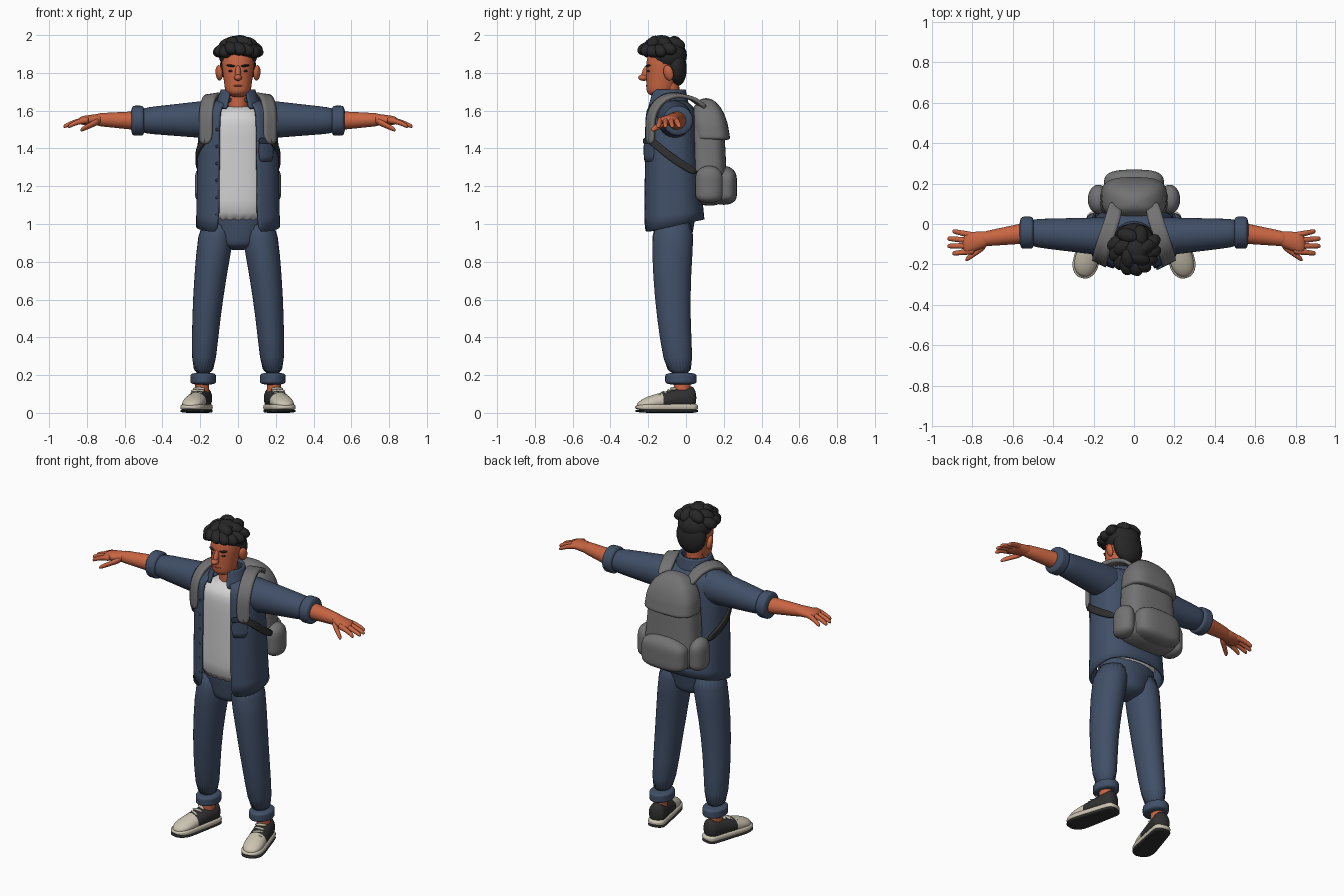
import bpy, bmesh, math, random
from mathutils import Matrix, Vector, Euler

random.seed(4)
start_cube = bpy.data.objects.get("Cube")
if start_cube:
    bpy.data.objects.remove(start_cube)


def colour(name, red, green, blue):
    mat = bpy.data.materials.new(name)
    mat.use_nodes = True
    mat.diffuse_color = (red, green, blue, 1)
    shader = mat.node_tree.nodes["Principled BSDF"]
    shader.inputs["Base Color"].default_value = mat.diffuse_color
    shader.inputs["Roughness"].default_value = .8
    return mat


SKIN = colour("skin", .58, .13, .055)
LIP = colour("lip", .4, .08, .045)
HAIR = colour("hair_black", .02, .02, .02)
DENIM = colour("denim_blue", .052, .078, .135)
DARK_DENIM = colour("dark_denim", .025, .038, .065)
SHIRT = colour("shirt_white", .66, .65, .66)
PACK = colour("pack_grey", .17, .17, .17)
CANVAS = colour("canvas_black", .03, .03, .03)
RUBBER = colour("rubber_cream", .6, .55, .44)


def finish(name, bm, mat, mirror, smooth=0, thickness=0):
    """Turn a bmesh into a smooth object with its modifiers."""
    mesh = bpy.data.meshes.new(name)
    bm.to_mesh(mesh)
    bm.free()
    mesh.materials.append(mat)
    for face in mesh.polygons:
        face.use_smooth = True
    obj = bpy.data.objects.new(name, mesh)
    bpy.context.scene.collection.objects.link(obj)
    if smooth:
        subdivision = obj.modifiers.new("Smooth", "SUBSURF")
        subdivision.levels = subdivision.render_levels = smooth
    if thickness:
        solid = obj.modifiers.new("Thickness", "SOLIDIFY")
        solid.thickness = thickness
        solid.offset = 0
    if mirror:
        obj.modifiers.new("Mirror", "MIRROR").use_mirror_merge = False
    return obj


def limb(name, mat, start, end, size, end_size=None, ends=(.1, .1), bend=(0, 0, 0),
         power=2, gap=0, mirror=False, place=Matrix()):
    """Tapered body with rounded ends; ends are the rounded shares of its length."""
    start, end, bend = Vector(start), Vector(end), Vector(bend)
    size = Vector(size)
    end_size = Vector(end_size) if end_size else size
    span = end - start
    axis = max(range(3), key=lambda k: abs(span[k]))
    across, along = [k for k in range(3) if k != axis]
    arc = [math.radians(angle) for angle in (75, 50, 25, 0)]
    caps = [[(share * (1 - math.sin(a)), math.cos(a)) for a in arc] if share else [(0, 1)] for share in ends]
    body = [(ends[0] + (1 - sum(ends)) * k / 4, 1) for k in (1, 2, 3)]
    stations = caps[0] + body + [(1 - t, shrink) for t, shrink in reversed(caps[1])]
    steps = 24
    columns = steps + 1 if gap else steps
    bm = bmesh.new()
    rings = []
    for t, shrink in stations:
        centre = start + span * t + bend * math.sin(math.pi * t)
        radius = size.lerp(end_size, t) * shrink
        ring = []
        for i in range(columns):
            turn = gap + 2 * (math.pi - gap) * i / steps
            s, c = math.sin(turn), math.cos(turn)
            co = centre.copy()
            co[across] += radius.x * math.copysign(abs(s) ** (2 / power), s)
            co[along] -= radius.y * math.copysign(abs(c) ** (2 / power), c)
            ring.append(bm.verts.new(place @ co))
        rings.append(ring)
    for low, high in zip(rings, rings[1:]):
        for i in range(steps):
            j = (i + 1) % columns
            bm.faces.new((low[i], low[j], high[j], high[i]))
    if not gap:
        bm.faces.new(rings[0])
        bm.faces.new(rings[-1])
        bmesh.ops.recalc_face_normals(bm, faces=bm.faces)
    return finish(name, bm, mat, mirror, smooth=1, thickness=.014 if gap else 0)


def blobs(name, mat, items, mirror=False, place=Matrix()):
    """One object from several ellipsoids (location, radii, rotation)."""
    bm = bmesh.new()
    for location, radii, rotation in items:
        shape = Matrix.LocRotScale(Vector(location), Euler(rotation), Vector(radii))
        bmesh.ops.create_uvsphere(bm, u_segments=20, v_segments=12, radius=1, matrix=place @ shape)
    return finish(name, bm, mat, mirror)


def ribbon(name, mat, path, width, thickness, mirror=False):
    """Flat band that follows a path."""
    bm = bmesh.new()
    half = Vector(width) / 2
    rows = [(bm.verts.new(Vector(p) - half), bm.verts.new(Vector(p) + half)) for p in path]
    for first, second in zip(rows, rows[1:]):
        bm.faces.new((first[0], first[1], second[1], second[0]))
    return finish(name, bm, mat, mirror, smooth=2, thickness=thickness)


def on_chest(x, z, out):
    """Point lying just outside the front of the jacket."""
    return (x, -.076 - out - .15 * (1 - abs(x / .205) ** 2.5) ** .4, z)


flat = (0, 0, 0)

# Head, neck and face
limb("neck", SKIN, start=(0, -.09, 1.55), end=(0, -.09, 1.77), size=(.052, .055))
limb("head", SKIN, start=(0, -.14, 1.67), end=(0, -.1, 1.98), size=(.064, .07),
     end_size=(.105, .115), ends=(.12, .45))
blobs("nose", SKIN, [((0, -.213, 1.8), (.015, .02, .045), (-.3, 0, 0)),
                     ((0, -.227, 1.775), (.021, .026, .017), flat)])
blobs("ears", SKIN, [((.1, -.093, 1.8), (.017, .027, .042), (.2, .15, -.4))], mirror=True)
blobs("eyes", HAIR, [((.036, -.196, 1.81), (.014, .009, .007), (0, 0, .3))], mirror=True)
blobs("eyebrows", HAIR, [((.038, -.2, 1.838), (.025, .01, .006), (0, -.1, .3))], mirror=True)
blobs("mouth", LIP, [((0, -.203, 1.732), (.026, .01, .005), flat)])

# Hair: skull cap, nape, then wavy clumps around the fringe and crown
blobs("hair_cap", HAIR, [((0, -.095, 1.893), (.102, .1, .085), flat),
                         ((0, -.053, 1.835), (.096, .056, .105), (.1, 0, 0))])
clumps = [((.01, -.13, 1.964), (.055, .06, .036), (0, 0, .5))]
for reach, height, count, sweep in ((.1, 1.923, 9, math.pi * 1.1), (.065, 1.953, 6, math.pi * 1.6)):
    for i in range(count):
        a = sweep * (i / (count - 1) - .5)
        centre = (reach * .85 * math.sin(a), -.11 - reach * math.cos(a), height + random.uniform(-.01, .01))
        clumps.append((centre, (.036, .055, .034), (.3, random.uniform(-.4, .4), a + .6)))
blobs("hair_clumps", HAIR, clumps)

# Shirt and open jacket, its hem higher at the back
limb("shirt", SHIRT, start=(0, -.07, .99), end=(0, -.1, 1.63), size=(.18, .137),
     end_size=(.165, .12), ends=(0, .15), power=2.5)
jacket = limb("jacket", DENIM, start=(0, -.066, .955), end=(0, -.085, 1.665), size=(.217, .158),
              end_size=(.203, .132), ends=(0, .12), power=2.5, gap=.4)
for vert in jacket.data.vertices:
    if vert.co.z < 1:
        vert.co.z += .22 * (vert.co.y + .22)
limb("collar", DENIM, start=(0, -.098, 1.61), end=(0, -.093, 1.71), size=(.122, .112),
     end_size=(.085, .085), ends=(0, 0), gap=.5)
limb("sleeves", DENIM, start=(.09, -.065, 1.555), end=(.53, -.043, 1.547), size=(.1, .108),
     end_size=(.068, .066), mirror=True)
limb("sleeve_cuffs", DENIM, start=(.49, -.043, 1.547), end=(.57, -.043, 1.547), size=(.08, .08),
     ends=(.2, .2), mirror=True)
for name, mat, height, width, out in (("chest_pocket", DENIM, 1.39, .12, .008),
                                      ("pocket_flap", DARK_DENIM, 1.44, .03, .012)):
    ribbon(name, mat, [on_chest(.11 + .025 * k, height, out) for k in range(4)], (0, 0, width), .009)
blobs("jacket_buttons", DARK_DENIM, [(on_chest(-.11, 1.05 + .09 * k, 0), (.009, .006, .009), flat)
                                     for k in range(6)])

# Forearms, hands and fingers
limb("forearms", SKIN, start=(.5, -.04, 1.546), end=(.76, -.076, 1.553), size=(.055, .053),
     end_size=(.036, .033), mirror=True)
limb("palms", SKIN, start=(.71, -.07, 1.553), end=(.85, -.1, 1.547), size=(.037, .034),
     end_size=(.058, .022), ends=(.2, .25), mirror=True)
for k, finger in enumerate(("little", "ring", "middle", "index")):
    reach = .925 if finger in ("ring", "middle") else .9
    limb(finger + "_fingers", SKIN, start=(.79, -.058 - .025 * k, 1.55), end=(reach, -.035 - .037 * k, 1.515),
         size=(.017, .018), end_size=(.011, .011), bend=(0, 0, .008), mirror=True)
limb("thumbs", SKIN, start=(.73, -.1, 1.548), end=(.835, -.178, 1.497), size=(.022, .02),
     end_size=(.014, .012), ends=(.2, .15), mirror=True)

# Trousers with turned-up cuffs
limb("trouser_seat", DENIM, start=(0, -.07, .86), end=(0, -.065, 1.06), size=(.1, .09),
     end_size=(.2, .12), ends=(.2, 0))
limb("trouser_legs", DENIM, start=(.1, -.065, 1.05), end=(.185, -.03, .18), size=(.102, .118),
     end_size=(.06, .073), ends=(0, 0), bend=(.016, -.025, 0), mirror=True)
limb("trouser_cuffs", DENIM, start=(.184, -.027, .147), end=(.184, -.027, .215), size=(.068, .084),
     ends=(.2, .2), mirror=True)
limb("ankles", SKIN, start=(.19, -.02, .09), end=(.19, -.02, .2), size=(.038, .045), mirror=True)

# Shoes, turned outwards, with pale toe caps
outward = Matrix.Translation((.19, 0, 0)) @ Matrix.Rotation(.25, 4, "Z")
uppers = limb("shoe_uppers", CANVAS, start=(0, .055, .08), end=(0, -.27, .04), size=(.05, .07),
              end_size=(.062, .03), ends=(.1, .25), bend=(0, 0, .005), mirror=True, place=outward)
uppers.data.materials.append(RUBBER)
for face in uppers.data.polygons:
    face.material_index = int((outward.inverted() @ face.center).y < -.15)
for name, mat, height, half in (("shoe_soles", RUBBER, .03, .02), ("shoe_treads", CANVAS, .01, .01)):
    limb(name, mat, start=(0, .065, height), end=(0, -.28, height), size=(.05, half),
         end_size=(.072, half), ends=(.1, .25), power=3.5, mirror=True, place=outward)
blobs("shoe_laces", RUBBER, [((0, -.07 - .025 * k, .127 - .011 * k), (.036, .008, .01), (.4, 0, .2 * (-1) ** k))
                             for k in range(4)], mirror=True, place=outward)

# Backpack with flap, pockets and straps
limb("pack_body", PACK, start=(0, .125, 1.095), end=(0, .105, 1.665), size=(.185, .1),
     end_size=(.14, .09), ends=(.1, .3), power=3)
limb("pack_flap", PACK, start=(0, .135, 1.44), end=(0, .105, 1.672), size=(.168, .102),
     end_size=(.145, .092), ends=(.05, .6), power=3)
limb("pack_front_pocket", PACK, start=(0, .2, 1.1), end=(0, .2, 1.31), size=(.15, .07),
     ends=(.2, .3), power=3)
limb("pack_side_pockets", PACK, start=(.177, .122, 1.11), end=(.177, .122, 1.31), size=(.052, .073),
     ends=(.2, .3), mirror=True)
over_shoulder = [(.09, .1, 1.61), (.1, .04, 1.67), (.135, -.06, 1.69), (.16, -.14, 1.66)]
ribbon("shoulder_straps", PACK, over_shoulder + [on_chest(.17, 1.58 - .08 * k, .012) for k in range(3)],
       (.066, .035, -.01), .02, mirror=True)
under_arm = [on_chest(.17, 1.45, .02), (.2, -.16, 1.42), (.22, -.1, 1.37), (.22, -.03, 1.32), (.19, .06, 1.27)]
ribbon("lower_straps", CANVAS, under_arm, (0, .012, .04), .012, mirror=True)
